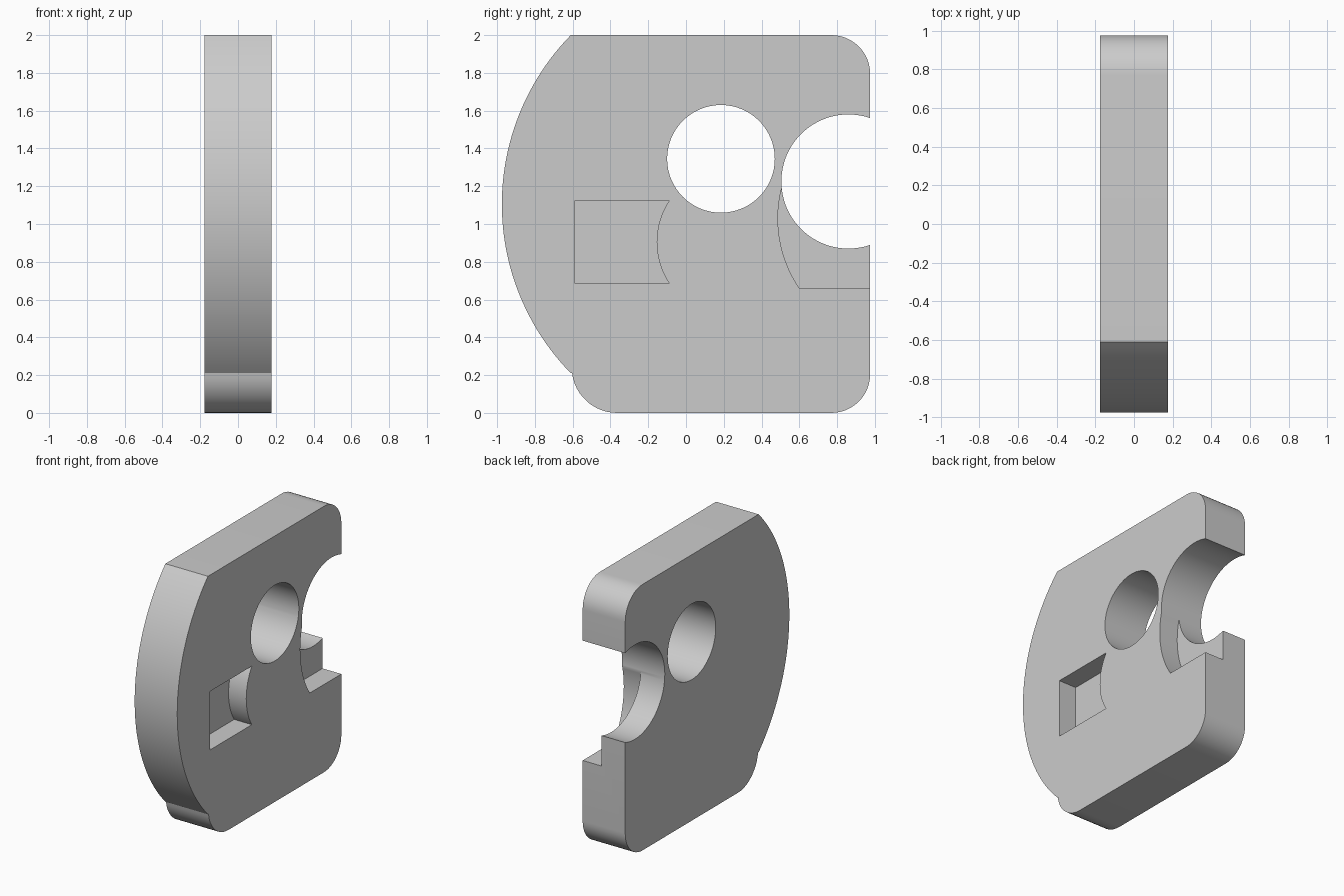
import bpy, bmesh
from math import sin, cos, radians, degrees, atan2

if "Cube" in bpy.data.objects:
    bpy.data.objects.remove(bpy.data.objects["Cube"])

HALF = 0.177


def arc(cy, cz, r, a0, a1, n):
    """Points on an arc in the y-z plane, angles in degrees."""
    return [(cy + r * cos(radians(a0 + (a1 - a0) * i / n)),
             cz + r * sin(radians(a0 + (a1 - a0) * i / n))) for i in range(n + 1)]


def arc_between(cy, cz, p, q, n, turn=0):
    """Arc around a centre from the direction of p to the direction of q."""
    r = ((p[0] - cy) ** 2 + (p[1] - cz) ** 2) ** 0.5
    a0 = degrees(atan2(p[1] - cz, p[0] - cy)) % 360
    a1 = degrees(atan2(q[1] - cz, q[0] - cy)) % 360 + turn
    return arc(cy, cz, r, a0, a1, n)


def prism(name, pts, x0, x1):
    """Extrude a y-z profile along x."""
    bm = bmesh.new()
    face = bm.faces.new([bm.verts.new((x0, y, z)) for y, z in pts])
    ext = bmesh.ops.extrude_face_region(bm, geom=[face])
    verts = [g for g in ext["geom"] if isinstance(g, bmesh.types.BMVert)]
    bmesh.ops.translate(bm, verts=verts, vec=(x1 - x0, 0, 0))
    bmesh.ops.recalc_face_normals(bm, faces=bm.faces)
    mesh = bpy.data.meshes.new(name)
    bm.to_mesh(mesh)
    bm.free()
    obj = bpy.data.objects.new(name, mesh)
    bpy.context.collection.objects.link(obj)
    return obj


def cut(obj, cutter):
    """Subtract a cutter and remove it."""
    cutter.hide_render = True
    mod = obj.modifiers.new("cut", "BOOLEAN")
    mod.operation = "DIFFERENCE"
    mod.solver = "EXACT"
    mod.object = cutter
    bpy.context.view_layer.objects.active = obj
    bpy.ops.object.modifier_apply(modifier=mod.name)
    bpy.data.objects.remove(cutter)


# Plate outline: rounded corners, round bite at the back, bulging front edge
outline = arc(0.77, 1.795, 0.205, 90, 0, 12)
outline += arc_between(0.86, 1.225, (0.975, 1.561), (0.975, 0.889), 56)
outline += arc(0.77, 0.205, 0.205, 0, -90, 12)
outline += arc(-0.365, 0.24, 0.24, 270, 187, 12)
outline += arc_between(0.305, 1.105, (-0.61, 0.21), (-0.61, 2.0), 48)
plate = prism("plate", outline, -HALF, HALF)

# Round through hole
cut(plate, prism("hole_cutter", arc(0.185, 1.345, 0.285, 0, 354.375, 63), -0.4, 0.4))

# Blind pocket with one curved end
pocket = [(-0.587, 1.125), (-0.587, 0.685)]
pocket += arc_between(0.24, 0.905, (-0.088, 0.685), (-0.088, 1.125), 20)
cut(plate, prism("pocket_cutter", pocket, 0.03, 0.4))

# Shallow step below the bite
step = [(1.2, 1.2), (1.2, 0.66)]
step += arc_between(1.147, 1.03, (0.6, 0.66), (0.509, 1.2), 20)
cut(plate, prism("step_cutter", step, 0.021, 0.4))

# Smooth the curved walls, keep edges sharp
bpy.ops.object.select_all(action="DESELECT")
plate.select_set(True)
bpy.context.view_layer.objects.active = plate
bpy.ops.object.shade_smooth_by_angle(angle=radians(25))
